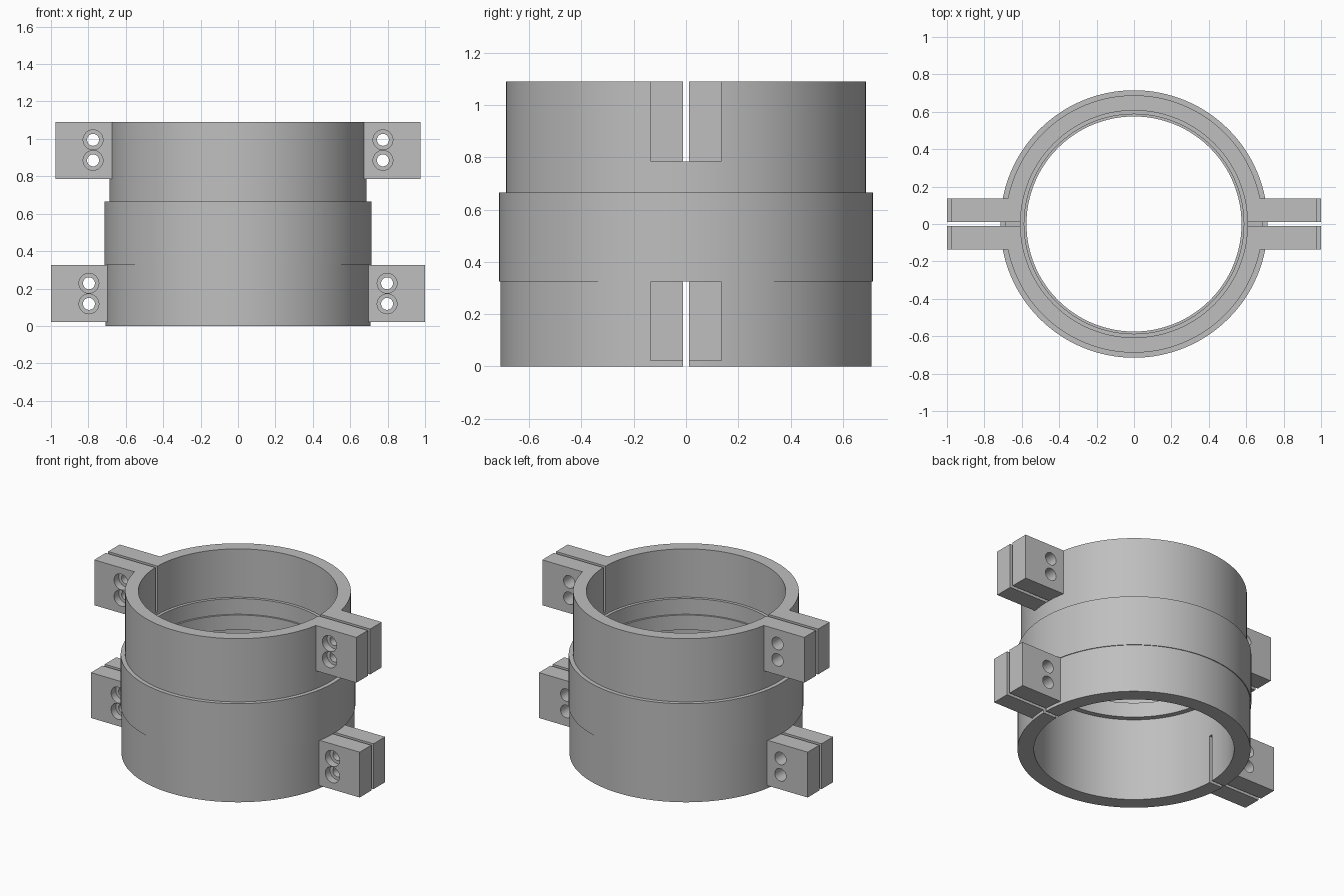
import bpy
import bmesh
from math import pi, radians
from mathutils import Matrix, Vector

cube = bpy.data.objects.get("Cube")
if cube:
    bpy.data.objects.remove(cube, do_unlink=True)

grey = bpy.data.materials.new("plain grey")
grey.use_nodes = True
colour = (0.52, 0.52, 0.52, 1)
grey.diffuse_color = colour
grey.node_tree.nodes["Principled BSDF"].inputs["Base Color"].default_value = colour


def make_object(name, bm):
    bmesh.ops.recalc_face_normals(bm, faces=bm.faces)
    mesh = bpy.data.meshes.new(name)
    bm.to_mesh(mesh)
    bm.free()
    mesh.materials.append(grey)
    obj = bpy.data.objects.new(name, mesh)
    bpy.context.collection.objects.link(obj)
    return obj


def box(name, low, high):
    low, high = Vector(low), Vector(high)
    bm = bmesh.new()
    bmesh.ops.create_cube(bm, size=1, matrix=Matrix.Translation((low + high) / 2)
                          @ Matrix.Diagonal((*(high - low), 1)))
    return make_object(name, bm)


def drill(x, z, radius, y_low, y_high):
    bm = bmesh.new()
    place = Matrix.Translation((x, (y_low + y_high) / 2, z)) @ Matrix.Rotation(pi / 2, 4, "X")
    bmesh.ops.create_cone(bm, cap_ends=True, segments=32, radius1=radius, radius2=radius,
                          depth=y_high - y_low, matrix=place)
    return make_object("drill", bm)


def cut(obj, cutters):
    bpy.context.view_layer.objects.active = obj
    for cutter in cutters:
        mod = obj.modifiers.new("cut", "BOOLEAN")
        mod.operation = "DIFFERENCE"
        mod.solver = "EXACT"
        mod.object = cutter
        bpy.ops.object.modifier_apply(modifier=mod.name)
        bpy.data.objects.remove(cutter, do_unlink=True)


def smooth(obj):
    bpy.ops.object.select_all(action="DESELECT")
    obj.select_set(True)
    bpy.context.view_layer.objects.active = obj
    bpy.ops.object.shade_smooth_by_angle(angle=radians(30))


# Stepped sleeve, turned from a closed profile of (radius, height)
profile = [(0.71, 0), (0.71, 0.325), (0.715, 0.325), (0.715, 0.665), (0.688, 0.665),
           (0.688, 1.09), (0.607, 1.09), (0.607, 0.765), (0.587, 0.765), (0.587, 0.66),
           (0.575, 0.66), (0.575, 0.56), (0.61, 0.56), (0.61, 0)]
bm = bmesh.new()
ring = [bm.verts.new((r, 0, z)) for r, z in profile]
edges = [bm.edges.new((a, b)) for a, b in zip(ring, ring[1:] + ring[:1])]
bmesh.ops.spin(bm, geom=ring + edges, axis=(0, 0, 1), cent=(0, 0, 0),
               angle=2 * pi, steps=128, use_merge=True)
bmesh.ops.remove_doubles(bm, verts=bm.verts, dist=1e-5)
sleeve = make_object("sleeve", bm)

# Clamping slits through both ends of the sleeve
GAP = 0.012
cut(sleeve, [box("slit", (-1.2, -GAP, 0.785), (1.2, GAP, 1.2)),
             box("slit", (-1.2, -GAP, -0.1), (1.2, GAP, 0.325))])
smooth(sleeve)

# Paired clamp lugs: counterbored in front, plain holes behind
DEPTH = 0.135
levels = [("upper", 0.64, 0.975, 0.785, 1.09, 0.775, (0.885, 0.995)),
          ("lower", 0.655, 1.0, 0.02, 0.325, 0.797, (0.118, 0.228))]
for level, inner, outer, bottom, top, hole_x, hole_heights in levels:
    for side, s in (("left", 1), ("right", -1)):
        xs = sorted((s * inner, s * outer))
        front = box(f"{level}_{side}_front_lug", (xs[0], -DEPTH, bottom), (xs[1], -GAP, top))
        back = box(f"{level}_{side}_back_lug", (xs[0], GAP, bottom), (xs[1], DEPTH, top))
        for z in hole_heights:
            cut(front, [drill(s * hole_x, z, 0.053, -0.2, -0.085),
                        drill(s * hole_x, z, 0.032, -0.2, 0.0)])
            cut(back, [drill(s * hole_x, z, 0.042, 0.0, 0.2)])
        smooth(front)
        smooth(back)
